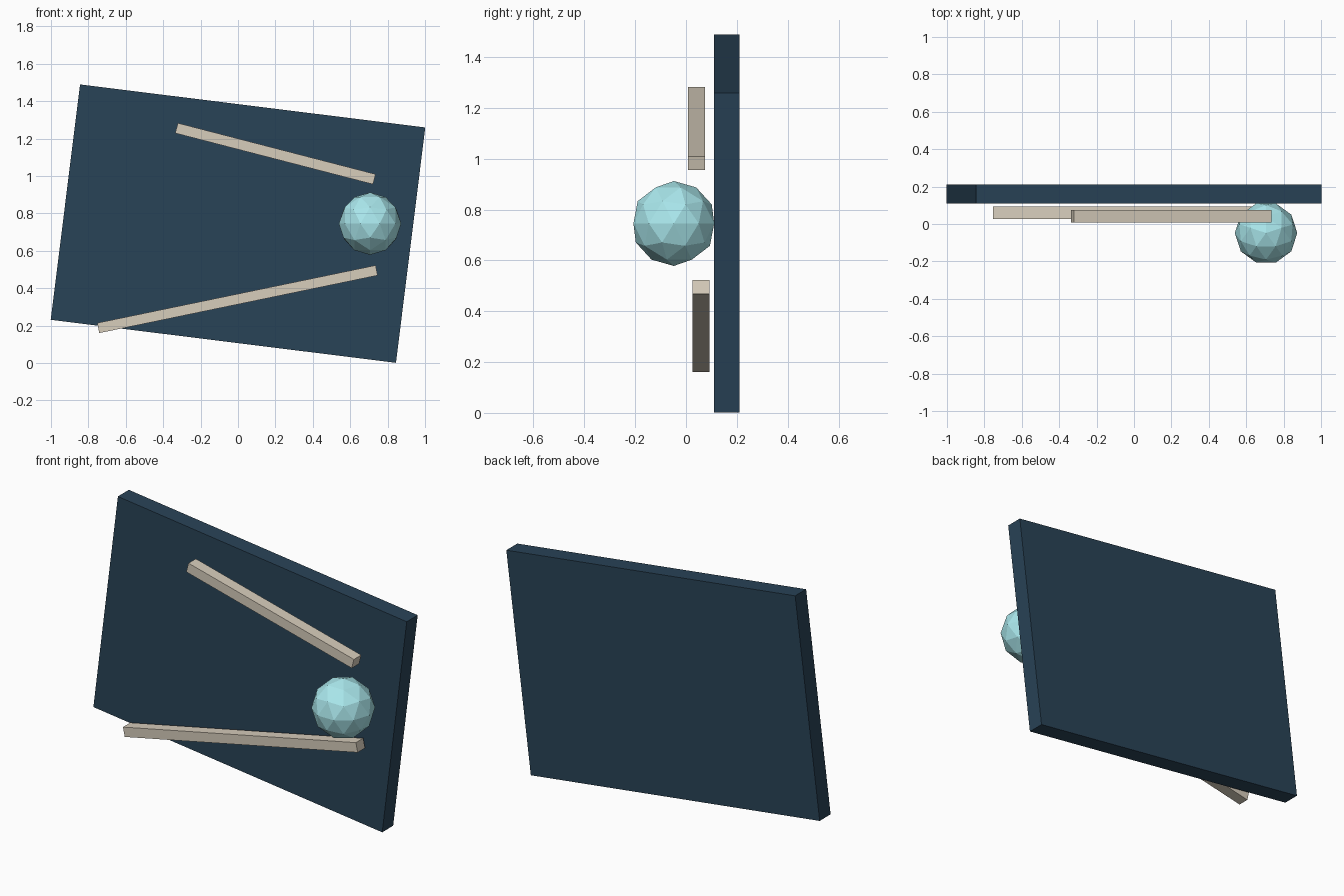
import bpy
from math import radians

if "Cube" in bpy.data.objects:
    bpy.data.objects.remove(bpy.data.objects["Cube"])


def material(name, color):
    m = bpy.data.materials.new(name)
    m.diffuse_color = (*color, 1)
    m.use_nodes = True
    m.node_tree.nodes["Principled BSDF"].inputs["Base Color"].default_value = m.diffuse_color
    return m


navy = material("navy", (0.022, 0.056, 0.095))
cream = material("cream", (0.68, 0.61, 0.50))
aqua = material("aqua", (0.40, 0.80, 0.84))


def slab(name, center, size, tilt, mat):
    """Box tilted about the y axis; positive tilt drops the right end."""
    bpy.ops.mesh.primitive_cube_add(size=1, location=center,
                                    rotation=(0, radians(tilt), 0))
    ob = bpy.context.object
    ob.name = name
    ob.scale = size
    bpy.ops.object.transform_apply(location=False, rotation=False, scale=True)
    ob.data.materials.append(mat)
    return ob


# Tilted backing panel
slab("back_panel", (0, 0.16, 0.745), (1.86, 0.1, 1.268), 7.1, navy)

# Two rails converging towards the ball
slab("upper_rail", (0.2, 0.041, 1.119), (1.092, 0.067, 0.056), 14.5, cream)
slab("lower_rail", (-0.003, 0.059, 0.341), (1.52, 0.067, 0.055), -11.7, cream)

# Faceted ball at the narrow end
bpy.ops.mesh.primitive_ico_sphere_add(subdivisions=2, radius=0.167,
                                      location=(0.706, -0.048, 0.745),
                                      rotation=(0, 0, radians(90)))
ball = bpy.context.object
ball.name = "ball"
ball.data.materials.append(aqua)
